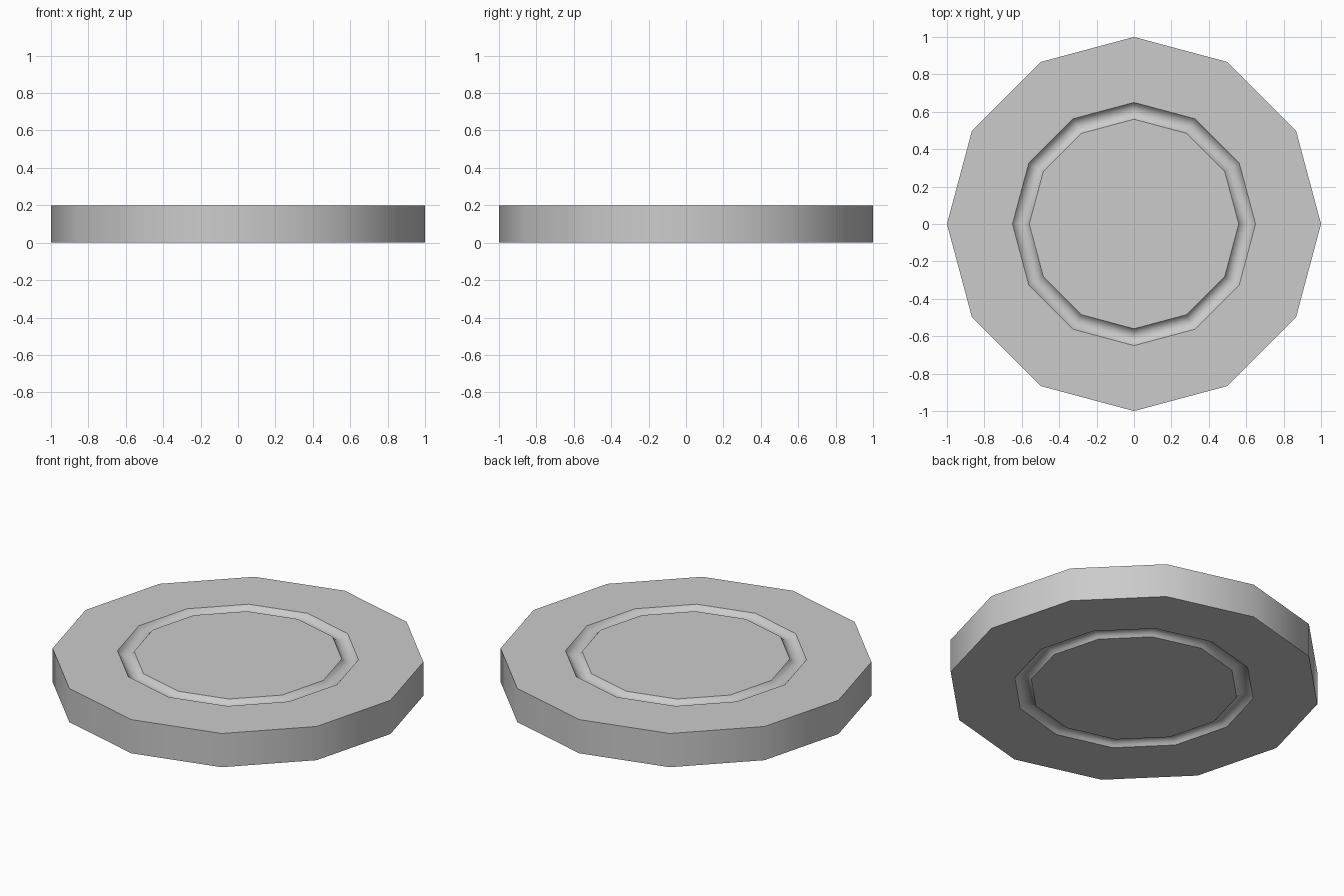
import bpy, bmesh, math

if "Cube" in bpy.data.objects:
    bpy.data.objects.remove(bpy.data.objects["Cube"])

SIDES, HEIGHT = 12, 0.2
GROOVE_R, GROOVE_W, GROOVE_D, ARC_STEPS = 0.605, 0.045, 0.027, 6

# Half profile of the disc: shallow rounded groove in the top and bottom faces
arc_r = (GROOVE_W ** 2 + GROOVE_D ** 2) / (2 * GROOVE_D)
half_angle = math.asin(GROOVE_W / arc_r)
groove = []
for i in range(ARC_STEPS + 1):
    a = -half_angle + 2 * half_angle * i / ARC_STEPS
    depth = arc_r * math.cos(a) - (arc_r - GROOVE_D)
    groove.append((GROOVE_R + arc_r * math.sin(a), depth))
bottom = groove + [(1.0, 0.0)]
profile = bottom + [(r, HEIGHT - d) for r, d in reversed(bottom)]

# Revolve the profile into a twelve-sided disc
bm = bmesh.new()
rings = []
for r, z in profile:
    rings.append([bm.verts.new((r * math.cos(2 * math.pi * k / SIDES),
                                r * math.sin(2 * math.pi * k / SIDES), z))
                  for k in range(SIDES)])
for lo, hi in zip(rings, rings[1:]):
    for k in range(SIDES):
        n = (k + 1) % SIDES
        bm.faces.new((lo[k], lo[n], hi[n], hi[k]))

# Flat centre caps
bm.faces.new(rings[0])
bm.faces.new(rings[-1])
bmesh.ops.recalc_face_normals(bm, faces=bm.faces)

mesh = bpy.data.meshes.new("grooved_disc")
bm.to_mesh(mesh)
bm.free()
disc = bpy.data.objects.new("grooved_disc", mesh)
bpy.context.collection.objects.link(disc)

# Smooth rim and groove, crisp edges elsewhere
bpy.context.view_layer.objects.active = disc
disc.select_set(True)
bpy.ops.object.shade_smooth_by_angle(angle=math.radians(32))
